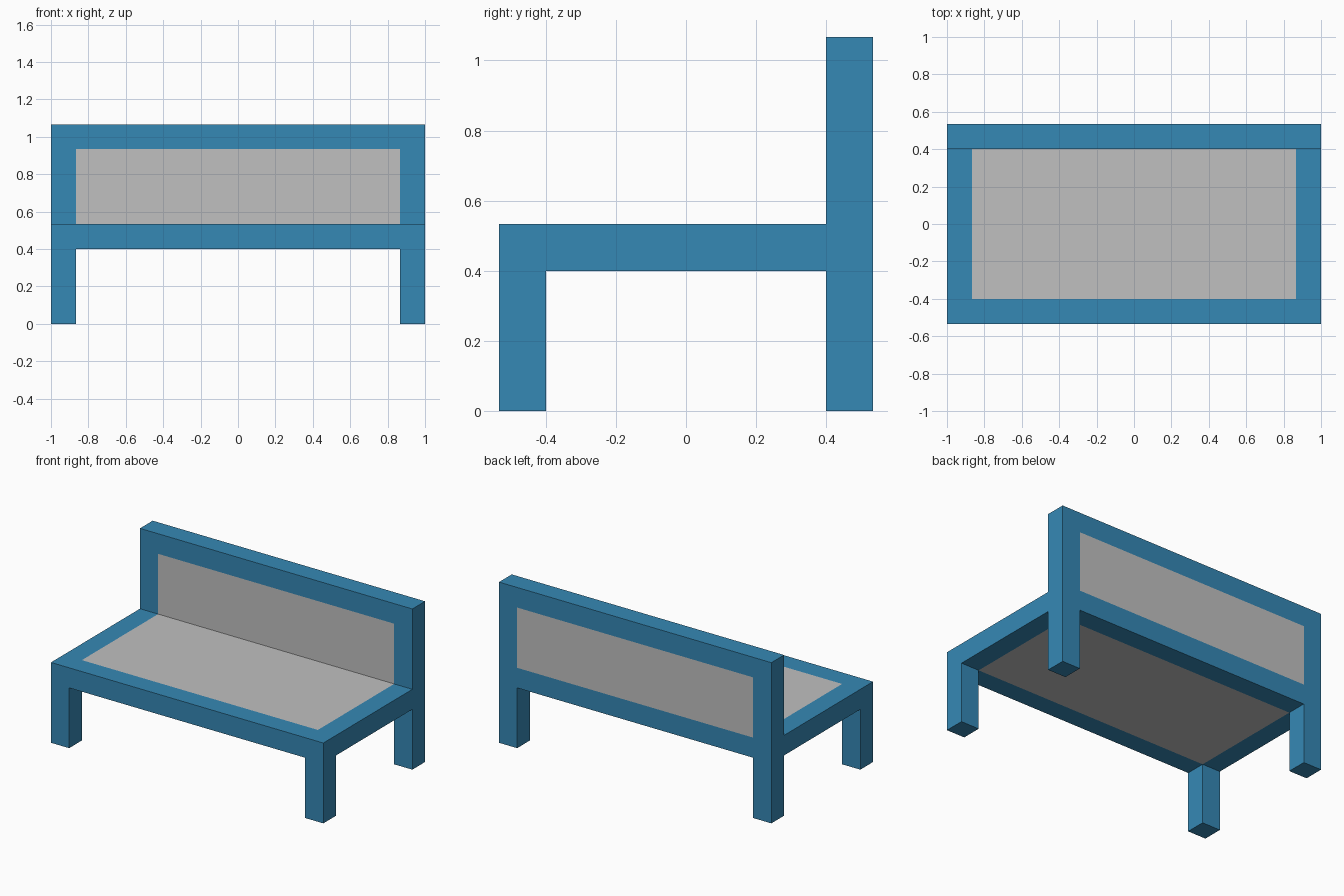
import bpy, bmesh
from mathutils import Vector

if "Cube" in bpy.data.objects:
    bpy.data.objects.remove(bpy.data.objects["Cube"])

U = 2 / 15            # timber thickness
W, D = 1.0, 4 * U     # half width, half depth
SEAT_LOW, SEAT_TOP, TOP = 3 * U, 4 * U, 8 * U


def material(name, colour):
    m = bpy.data.materials.new(name)
    m.diffuse_color = (*colour, 1)
    m.use_nodes = True
    m.node_tree.nodes["Principled BSDF"].inputs["Base Color"].default_value = m.diffuse_color
    return m


blue = material("blue frame", (0.036, 0.246, 0.462))
grey = material("light grey panel", (0.527, 0.527, 0.527))


def box(name, lo, hi, panel_axis=None, cuts=()):
    """Box from corner to corner; cuts are (axis, position) lines bounding a grey panel
    on the two faces that point along panel_axis."""
    lo, hi = Vector(lo), Vector(hi)
    bm = bmesh.new()
    bmesh.ops.create_cube(bm, size=1)
    for v in bm.verts:
        v.co = (lo + hi) / 2 + Vector(c * s for c, s in zip(v.co, hi - lo))
    for axis, pos in cuts:
        normal = Vector((0, 0, 0))
        normal[axis] = 1
        bmesh.ops.bisect_plane(bm, geom=bm.verts[:] + bm.edges[:] + bm.faces[:],
                               plane_co=normal * pos, plane_no=normal)
    bm.normal_update()
    if panel_axis is not None:
        # the panel is the cut cell that contains the middle of the box face
        cross = 3 - panel_axis          # second in-plane axis (first is x)
        limits = [p for a, p in cuts if a == cross]
        low = min(limits)
        high = max(limits) if len(limits) > 1 else hi[cross]
        for f in bm.faces:
            c = f.calc_center_median()
            if abs(f.normal[panel_axis]) > 0.9 and abs(c.x) < W - U and low < c[cross] < high:
                f.material_index = 1
    mesh = bpy.data.meshes.new(name)
    bm.to_mesh(mesh)
    bm.free()
    mesh.materials.append(blue)
    mesh.materials.append(grey)
    obj = bpy.data.objects.new(name, mesh)
    bpy.context.collection.objects.link(obj)
    return obj


sides = [(0, U - W), (0, W - U)]

# Seat slab with panel on top and underside
box("seat", (-W, -D, SEAT_LOW), (W, D - U, SEAT_TOP), 2, sides + [(1, U - D)])

# Backrest with panel on front and back
box("backrest", (-W, D - U, SEAT_LOW), (W, D, TOP), 1,
    sides + [(2, SEAT_TOP), (2, TOP - U)])

# Four legs
for side, x in (("left", -W), ("right", W - U)):
    for end, y in (("front", -D), ("back", D - U)):
        box(f"{end}_{side}_leg", (x, y, 0), (x + U, y + U, SEAT_LOW))
